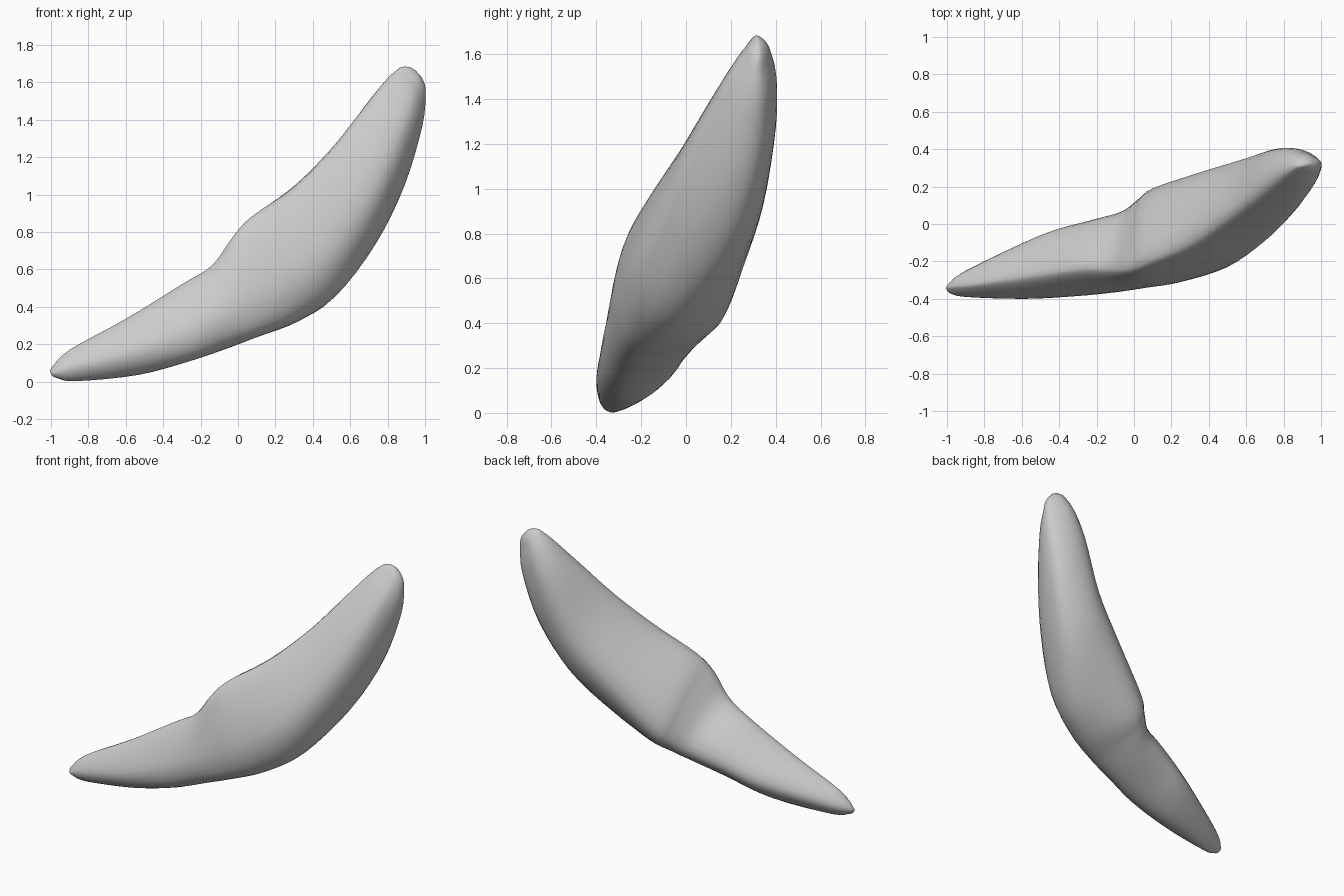
import bpy
import bmesh
from math import radians, sin, cos
from mathutils import Vector

default_cube = bpy.data.objects.get("Cube")
if default_cube:
    bpy.data.objects.remove(default_cube, do_unlink=True)

# Guide lines running from the low left tip to the high right tip
upper_ridge = [(-1, -.34, .07), (-.9, -.33, .17), (-.6, -.285, .335), (-.3, -.24, .52),
               (-.14, -.24, .62), (-.03, -.24, .77), (.07, -.2, .88), (.3, -.1, 1.04),
               (.5, .035, 1.24), (.68, .165, 1.46), (.8, .262, 1.615), (.87, .305, 1.68)]
front_bulge = [(-.985, -.37, .045), (-.9, -.39, .07), (-.58, -.4, .14), (-.3, -.385, .24),
               (-.1, -.365, .33), (.07, -.34, .4), (.25, -.31, .49), (.5, -.23, .66),
               (.7, -.09, .92), (.84, .05, 1.2), (.93, .18, 1.46), (.96, .265, 1.59)]
lower_keel = [(-.97, -.345, .02), (-.87, -.32, .002), (-.53, -.25, .038), (-.25, -.24, .112),
              (-.05, -.21, .18), (.12, -.17, .245), (.3, -.1, .315), (.5, .01, .45),
              (.72, .18, .73), (.88, .29, 1.05), (.98, .33, 1.37), (1, .33, 1.54)]
back_bulge = [(-.99, -.32, .05), (-.9, -.25, .09), (-.5, -.06, .21), (-.25, .015, .3),
              (-.07, .065, .36), (.02, .13, .43), (.1, .19, .51), (.35, .275, .76),
              (.58, .345, 1.02), (.74, .395, 1.35), (.84, .4, 1.52), (.9, .378, 1.61)]


def hermite(before, start, end, after, t, leave_pull, arrive_pull):
    """Point on a smooth span between start and end."""
    leave = (end - before) * leave_pull
    arrive = (after - start) * arrive_pull
    s = 1 - t
    return (start * (s * s * (1 + t + t)) + end * (t * t * (1 + s + s))
            + leave * (s * s * t) - arrive * (t * t * s))


def smooth_line(points, steps):
    """Open smooth line through the guide points."""
    points = [Vector(p) for p in points]
    padded = [points[0]] + points + [points[-1]]
    line = [hermite(*padded[i:i + 4], k / steps, .5, .5)
            for i in range(len(points) - 1) for k in range(steps)]
    return line + [points[-1]]


def smooth_loop(points, leave, arrive, steps):
    """Closed section through the guide points; a low pull gives a tight corner."""
    n = len(points)
    loop = []
    for i in range(n):
        j = (i + 1) % n
        for k in range(steps):
            loop.append(hermite(points[i - 1], points[i], points[j], points[(i + 2) % n],
                                k / steps, leave[i], arrive[j]))
    return loop


def dome(section, tip, steps):
    """Shrinking sections that continue the taper and round off an end."""
    centre = sum(section, Vector()) / len(section)
    begin = radians(35)
    rings = []
    for k in range(1, steps):
        angle = begin + (radians(90) - begin) * k / steps
        width = cos(angle) / cos(begin)
        rise = (sin(angle) - sin(begin)) / (1 - sin(begin))
        rings.append([centre + (p - centre) * width + (tip - centre) * rise for p in section])
    return rings


def loft(name, sections, tips, material):
    """Skin closed sections and close both ends with a rounded tip."""
    first, last = [Vector(tip) for tip in tips]
    sections = dome(sections[0], first, 5)[::-1] + sections + dome(sections[-1], last, 5)
    bm = bmesh.new()
    rings = [[bm.verts.new(p) for p in section] for section in sections]
    for a, b in zip(rings, rings[1:]):
        for i in range(len(a)):
            bm.faces.new((a[i - 1], a[i], b[i], b[i - 1]))
    for ring, tip in ((rings[0], first), (rings[-1], last)):
        pole = bm.verts.new(tip)
        for i in range(len(ring)):
            bm.faces.new((ring[i - 1], ring[i], pole))
    bmesh.ops.recalc_face_normals(bm, faces=bm.faces)
    mesh = bpy.data.meshes.new(name)
    bm.to_mesh(mesh)
    bm.free()
    mesh.materials.append(material)
    obj = bpy.data.objects.new(name, mesh)
    bpy.context.collection.objects.link(obj)
    return obj


def flat_material(name, colour):
    material = bpy.data.materials.new(name)
    material.use_nodes = True
    material.diffuse_color = colour
    material.node_tree.nodes["Principled BSDF"].inputs["Base Color"].default_value = colour
    return material


# Curved tapering body with a tight upper ridge and fuller back and underside
grey = flat_material("light_grey", (.6, .6, .6, 1))
guides = [smooth_line(g, 4) for g in (upper_ridge, front_bulge, lower_keel, back_bulge)]
leave_pulls = (.3, .65, .65, .75)
arrive_pulls = (.55, .6, .7, .65)
sections = [smooth_loop(corners, leave_pulls, arrive_pulls, 8) for corners in zip(*guides)]
body = loft("curved_body", sections, [(-1, -.347, .04), (.962, .327, 1.65)], grey)

# Smooth skin with the crisp creases kept
bpy.ops.object.select_all(action="DESELECT")
body.select_set(True)
bpy.context.view_layer.objects.active = body
bpy.ops.object.shade_smooth_by_angle(angle=radians(50))
